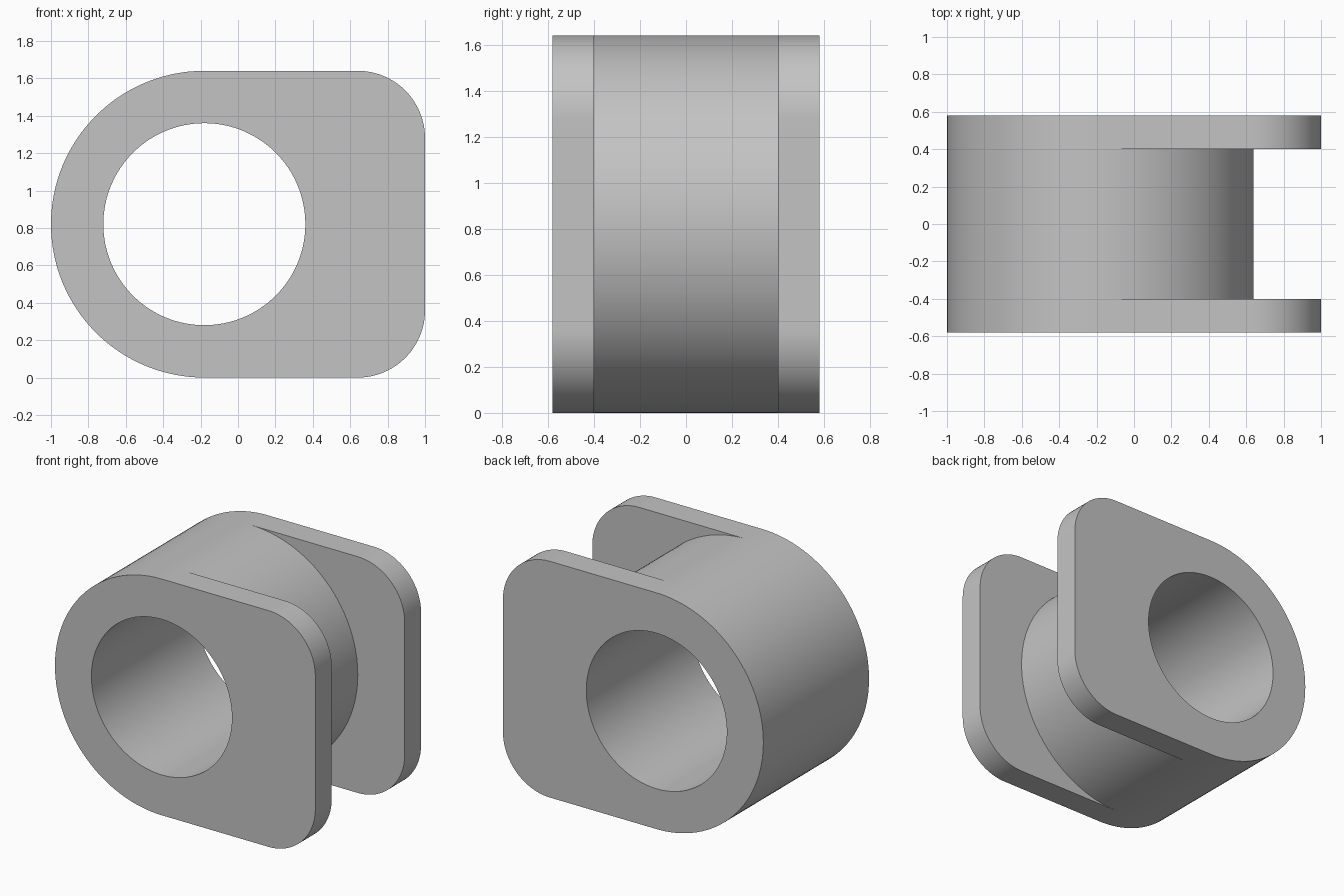
import bpy, bmesh
from math import pi, sin, cos, tan, atan2, radians

cube = bpy.data.objects.get("Cube")
if cube:
    bpy.data.objects.remove(cube, do_unlink=True)

# Main dimensions
BORE, BARREL, CORNER = 0.54, 0.82, 0.36
AXIS_X, AXIS_Z = -0.18, 0.82
FLAT = 1.0 - AXIS_X                  # bore axis to the flat side
OUTER_Y, INNER_Y = 0.58, 0.40

# Flange outline about the bore axis: upper right quarter, from the side's middle to the top
cx, cz = FLAT - CORNER, BARREL - CORNER
side_angle, top_angle = atan2(cz, FLAT), atan2(BARREL, cx)
quarter = [(FLAT, FLAT * tan(side_angle * i / 8)) for i in range(8)]
quarter += [(cx + CORNER * cos(pi / 2 * i / 24), cz + CORNER * sin(pi / 2 * i / 24))
            for i in range(24)]
for i in range(17):
    a = top_angle + (pi / 2 - top_angle) * i / 16
    quarter.append((BARREL / tan(a), BARREL))

# Mirror it below and close with the round half
round_half = [(BARREL * cos(pi / 2 + pi * i / 64), BARREL * sin(pi / 2 + pi * i / 64))
              for i in range(1, 64)]
outline = quarter + round_half + [(x, -z) for x, z in reversed(quarter[1:])]
angles = [atan2(z, x) for x, z in outline]


def circle(radius):
    return [(radius * cos(a), radius * sin(a)) for a in angles]


# Skin the closed chain of rings: bore, flange, barrel, flange, bore
bore, barrel = circle(BORE), circle(BARREL)
chain = [(bore, -OUTER_Y), (outline, -OUTER_Y), (outline, -INNER_Y), (barrel, -INNER_Y),
         (barrel, INNER_Y), (outline, INNER_Y), (outline, OUTER_Y), (bore, OUTER_Y)]
bm = bmesh.new()
rings = [[bm.verts.new((x + AXIS_X, y, z + AXIS_Z)) for x, z in pts] for pts, y in chain]
count = len(outline)
for k, ring in enumerate(rings):
    following = rings[(k + 1) % len(rings)]
    for i in range(count):
        j = (i + 1) % count
        bm.faces.new((ring[i], ring[j], following[j], following[i]))

# The flange merges into the barrel along the round half
bmesh.ops.remove_doubles(bm, verts=bm.verts, dist=0.00001)
bmesh.ops.dissolve_degenerate(bm, edges=bm.edges, dist=0.00001)
bmesh.ops.recalc_face_normals(bm, faces=bm.faces)
mesh = bpy.data.meshes.new("flanged_bushing")
bm.to_mesh(mesh)
bm.free()
bushing = bpy.data.objects.new("flanged_bushing", mesh)
bpy.context.collection.objects.link(bushing)

# Plain grey material
grey = bpy.data.materials.new("light_grey")
grey.use_nodes = True
colour = (0.55, 0.55, 0.55, 1)
grey.diffuse_color = colour
grey.node_tree.nodes["Principled BSDF"].inputs["Base Color"].default_value = colour
mesh.materials.append(grey)

# Smooth curves, sharp rims
bpy.ops.object.select_all(action="DESELECT")
bushing.select_set(True)
bpy.context.view_layer.objects.active = bushing
bpy.ops.object.shade_smooth_by_angle(angle=radians(30))
